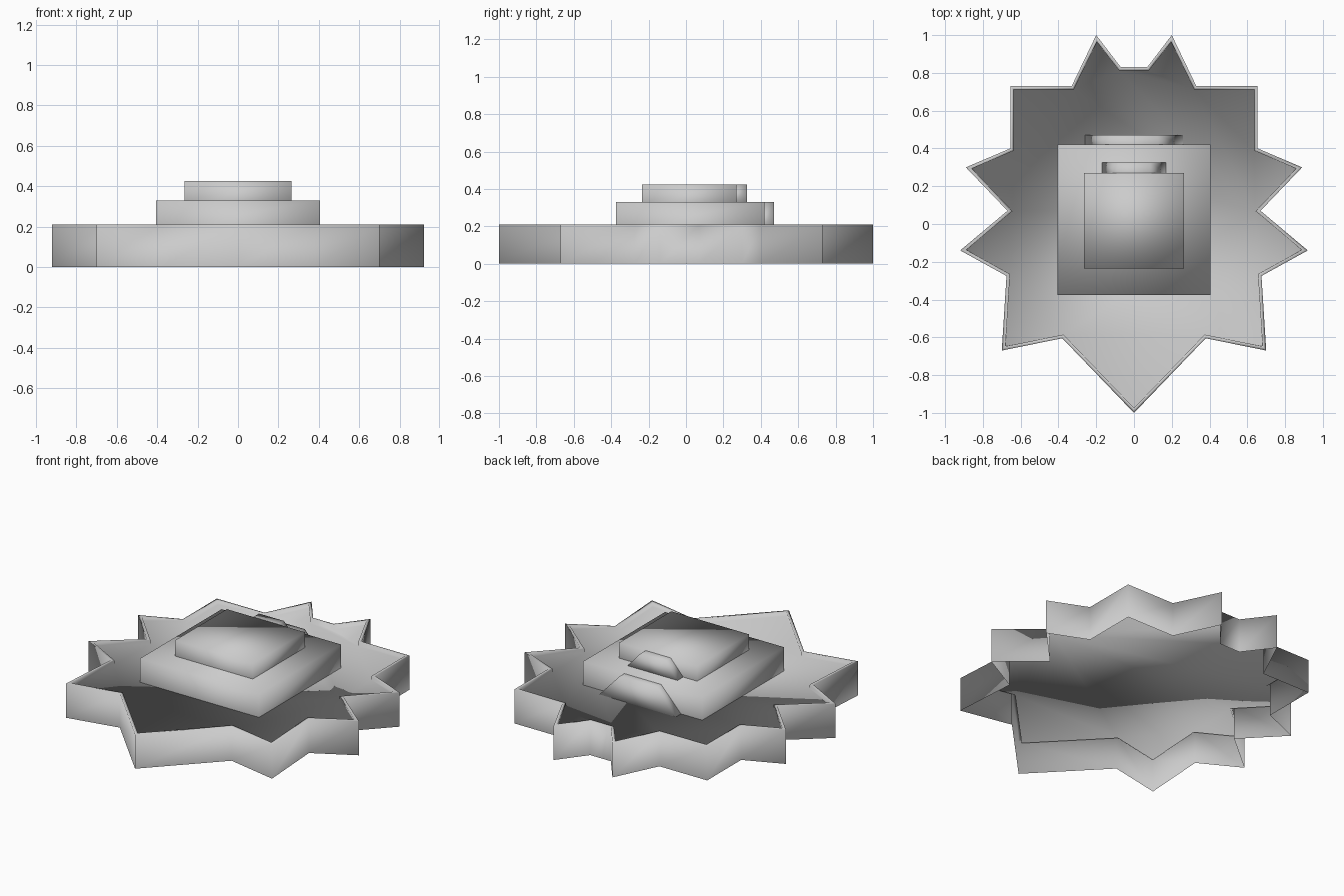
import bpy, bmesh
from mathutils import Vector

if "Cube" in bpy.data.objects:
    bpy.data.objects.remove(bpy.data.objects["Cube"])


def prism(name, outline, offset, recess=None):
    """Open-ended prism: walls along offset plus one end cap, optionally recessed."""
    bm = bmesh.new()
    start = [bm.verts.new(p) for p in outline]
    end = [bm.verts.new(Vector(p) + Vector(offset)) for p in outline]
    n = len(outline)
    for i in range(n):
        j = (i + 1) % n
        bm.faces.new((start[i], start[j], end[j], end[i]))
    cap = bm.faces.new(end)
    bm.normal_update()
    if recess:
        rim, depth = recess
        bmesh.ops.inset_region(bm, faces=[cap], thickness=rim, use_even_offset=True)
        # second ring drops straight down to the floor
        bmesh.ops.inset_region(bm, faces=[cap], thickness=0.0005, use_even_offset=True)
        for v in cap.verts:
            v.co.z -= depth
    for f in bm.faces:
        f.smooth = True
    mesh = bpy.data.meshes.new(name)
    bm.to_mesh(mesh)
    bm.free()
    ob = bpy.data.objects.new(name, mesh)
    bpy.context.collection.objects.link(ob)
    return ob


# Star-shaped tray: right half of the outline, front tip to back, then mirrored
half = [(0.38, -0.605), (0.70, -0.67), (0.675, -0.275), (0.92, -0.14),
        (0.67, 0.07), (0.89, 0.30), (0.655, 0.40), (0.655, 0.73),
        (0.33, 0.73), (0.20, 1.0), (0.07, 0.83)]
star = [(0, -1)] + half + [(-x, y) for x, y in reversed(half)]
prism("star_tray", [(x, y, 0) for x, y in star], (0, 0, 0.21), recess=(0.018, 0.025))


# Stepped blocks, each with a tapered buttress on its back
def tier(name, w, front, back, z0, z1, tab_back, tab_low, tab_high):
    prism(name + "_block", [(-w, front, z0), (w, front, z0), (w, back, z0), (-w, back, z0)],
          (0, 0, z1 - z0))
    prism(name + "_buttress", [(tab_low, back, z0), (-tab_low, back, z0),
                               (-tab_high, back, z1), (tab_high, back, z1)][::-1],
          (0, tab_back - back, 0))


tier("lower", 0.405, -0.375, 0.42, 0.185, 0.33, 0.47, 0.26, 0.125)
tier("upper", 0.265, -0.235, 0.27, 0.33, 0.425, 0.325, 0.17, 0.085)

# Make the outward side of every buttress face out
for ob in bpy.data.objects:
    if ob.name.endswith("buttress"):
        bm = bmesh.new()
        bm.from_mesh(ob.data)
        bm.normal_update()
        cap = max(bm.faces, key=lambda f: f.calc_center_median().y)
        if cap.normal.y < 0:
            bmesh.ops.reverse_faces(bm, faces=bm.faces[:])
        bm.to_mesh(ob.data)
        bm.free()
